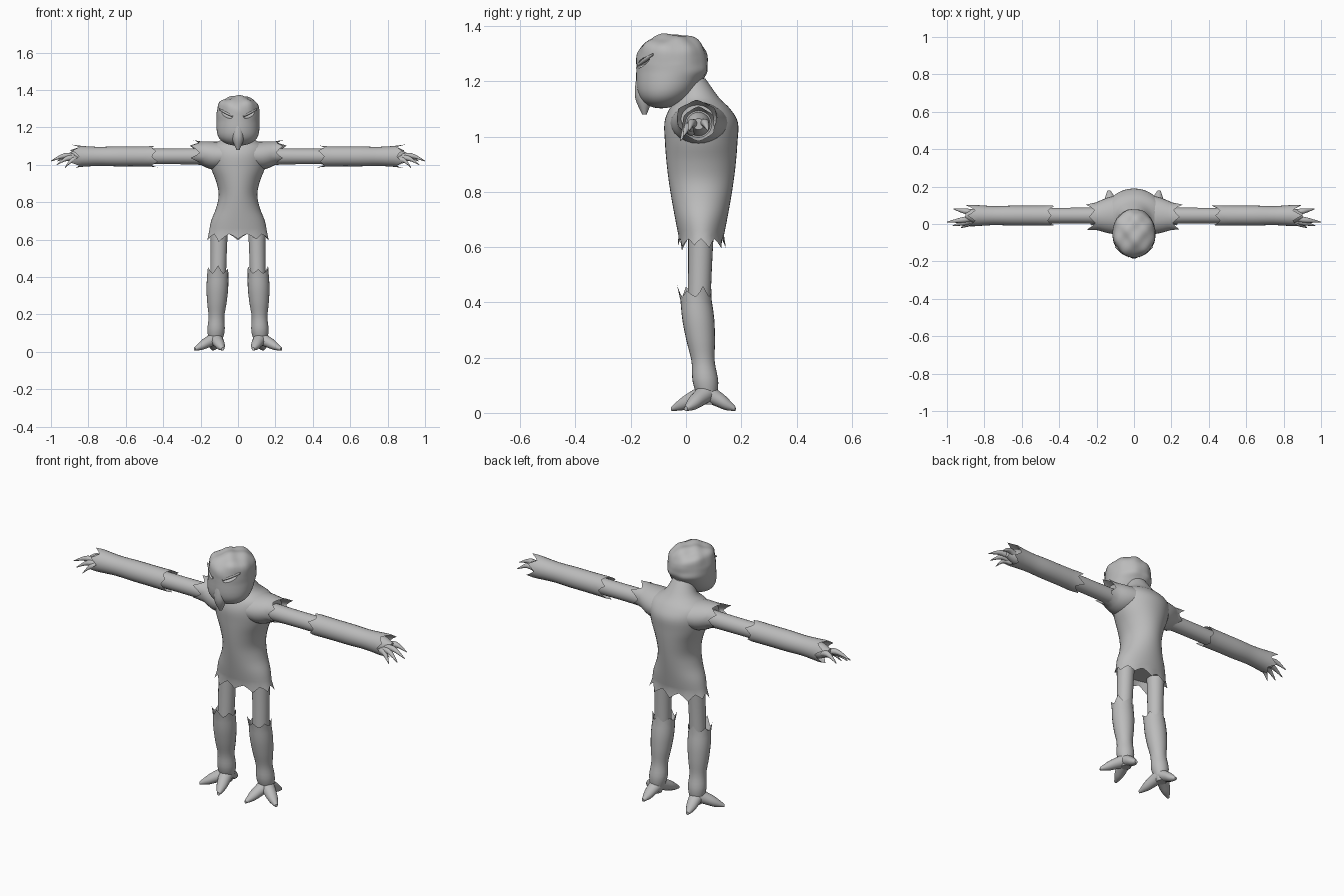
import bpy, bmesh, math, random
from mathutils import Vector, Matrix

if "Cube" in bpy.data.objects:
    bpy.data.objects.remove(bpy.data.objects["Cube"])

grey = bpy.data.materials.new("plain grey")
grey.use_nodes = True
COLOUR = (.5, .5, .5, 1)
grey.diffuse_color = COLOUR
grey.node_tree.nodes["Principled BSDF"].inputs["Base Color"].default_value = COLOUR
parts = []


def make_object(name, bm):
    bmesh.ops.recalc_face_normals(bm, faces=bm.faces)
    mesh = bpy.data.meshes.new(name)
    bm.to_mesh(mesh)
    bm.free()
    mesh.materials.append(grey)
    obj = bpy.data.objects.new(name, mesh)
    bpy.context.collection.objects.link(obj)
    return obj


def spline(rows, steps=4):
    """Smooth curve through rows of numbers."""
    out = []
    for i in range(len(rows) - 1):
        before, start = rows[max(i - 1, 0)], rows[i]
        end, after = rows[i + 1], rows[min(i + 2, len(rows) - 1)]
        for k in range(steps):
            t = k / steps
            out.append([q + t / 2 * (r - p + t * (2*p - 5*q + 4*r - s + t * (3*(q - r) + s - p)))
                        for p, q, r, s in zip(before, start, end, after)])
    return out + [list(rows[-1])]


def tube(name, rows, side=1, count=24, jag_start=0, jag_end=0, tweak=None):
    """Loft ellipses (x, y, z, half width, half depth); ends can be ragged."""
    random.seed(name)
    rings = spline(rows)
    run = (Vector(rows[-1][:3]) - Vector(rows[0][:3])).normalized()
    if abs(run.z) > .8:
        across, over = Vector((1, 0, 0)), Vector((0, 1, 0))
    else:
        across, over = Vector((-run.y, run.x, 0)).normalized(), Vector((0, 0, 1))
    tooth = (0, .4, 1, .4)
    bm = bmesh.new()

    def ring(row, jag=0, scale=1, shift=0):
        heights = [random.uniform(.4, 1) for _ in range(count // 4)]
        verts = []
        for k in range(count):
            angle = math.tau * k / count
            h = tooth[k % 4] * heights[k // 4] if jag else 0
            flare = scale * (1 + h / 8)
            point = Vector(row[:3]) + run * (jag * h + shift)
            point += across * row[3] * flare * math.cos(angle) + over * row[4] * flare * math.sin(angle)
            if tweak:
                point = tweak(point)
            verts.append(bm.verts.new((point.x * side, point.y, point.z)))
        return verts

    loops = [ring(row) for row in rings[1:-1]]
    loops.insert(0, ring(rings[0], -jag_start))
    loops.append(ring(rings[-1], jag_end))
    if jag_start:
        loops.insert(0, ring(rings[0], scale=.85, shift=.02))
    if jag_end:
        loops.append(ring(rings[-1], scale=.85, shift=-.02))
    for low, high in zip(loops, loops[1:]):
        for k in range(count):
            bm.faces.new((low[k - 1], low[k], high[k], high[k - 1]))
    bm.faces.new(loops[0])
    bm.faces.new(loops[-1])
    obj = make_object(name, bm)
    parts.append(obj)
    return obj


def limb(name, start, end, radii, side, lift=0, **options):
    """Round tube between two points, optionally arched upwards."""
    rows = []
    for i, radius in enumerate(radii):
        t = i / (len(radii) - 1)
        point = Vector(start).lerp(Vector(end), t)
        point.z += lift * math.sin(math.pi * t)
        rows.append((*point, radius, radius))
    tube(name, rows, side, **options)


# Torso: waisted width, chest deepening upwards, then the neck
torso = []
for i in range(7):
    t = i / 6
    torso.append((0, .055, .63 + .42 * t, .13 + .027 * math.cos(math.tau * t),
                  .08 + .053 * math.sin(t * math.pi / 2)))
torso += [(0, .05, 1.1, .15, .11), (0, .045, 1.14, .085, .075), (0, .02, 1.21, .05, .05)]
tube("torso", torso, count=40, jag_start=.045)


# Head: rounded block whose jaw juts forward, lumpy over the crown
def lumps(point):
    amount = min(1, max(0, (point.z - 1.26) * 16, point.y * 8))
    wave = math.sin(60 * point.x + 1) * math.sin(55 * point.y) + math.sin(70 * point.z + 40 * point.x) / 2
    return point + (point - Vector((0, -.05, 1.24))).normalized() * amount * wave / 200


crown = []
for i in range(-8, 9):
    t = math.sin(i / 8.1 * math.pi / 2)
    size = math.sqrt(1 - t ** 4)
    jaw = max(0, -t)
    crown.append((0, -.05 - .04 * jaw, 1.235 + .133 * t, .115 * size, .13 * size * (1 - .3 * jaw)))
head = tube("head", crown, count=40, tweak=lumps)

# Slanted eye hollows cut into the head
for side in (1, -1):
    bm = bmesh.new()
    bmesh.ops.create_uvsphere(bm, u_segments=16, v_segments=8, radius=1)
    turn = Matrix.Rotation(.66 * side, 4, "Z") @ Matrix.Rotation(-.42 * side, 4, "Y")
    bm.transform(Matrix.Translation((.066 * side, -.162, 1.268)) @ turn @ Matrix.Diagonal((.042, .028, .014, 1)))
    cutter = make_object("eye_cutter", bm)
    cutter.hide_render = True
    hollow = head.modifiers.new("eye_hollow", "BOOLEAN")
    hollow.operation, hollow.object = "DIFFERENCE", cutter
    bpy.context.view_layer.objects.active = head
    bpy.ops.object.modifier_apply(modifier=hollow.name)
    bpy.data.objects.remove(cutter)

# Beak running down the face
limb("beak", (0, -.16, 1.25), (0, -.15, 1.08), (.01, .026, .03, .008), 1)

for side, label in ((1, "left"), (-1, "right")):
    # Brow ridge
    limb(label + "_brow", (.025, -.175, 1.258), (.1, -.12, 1.297), (.004, .008, .004), side, count=12)

    # Shoulder sleeve, arm and forearm fur along one straight axis
    def on_arm(x):
        return x, .045, 1.045

    tube(label + "_shoulder", [(.06, .05, 1.05, .11, .07), (.14, .045, 1.05, .095, .075),
                               (.21, .04, 1.065, .07, .06)], side, jag_end=.055)
    limb(label + "_upper_arm", on_arm(.12), on_arm(.5), (.045, .042, .042), side)
    limb(label + "_forearm", on_arm(.46), on_arm(.85), (.054, .053, .053, .051, .057), side,
         jag_start=.045, jag_end=.05)
    limb(label + "_palm", on_arm(.8), on_arm(.9), (.045, .04, .02), side)

    # Curved claws fanning out from the palm
    tips = ((1, .01, 1.02), (.965, .08, 1.02), (.97, -.01, 1), (.925, -.02, .985))
    for i, tip in enumerate(tips):
        root = Vector(on_arm(.85)).lerp(Vector((.85, *tip[1:])), .4)
        limb(f"{label}_claw_{i + 1}", root, tip, (.018, .014, .002), side, lift=.022, count=12)

    # Thigh, and shin with a ragged cuff
    limb(label + "_thigh", (.1, .055, .68), (.106, .047, .38), (.047, .043, .041), side)
    limb(label + "_shin", (.108, .035, .42), (.12, .08, .03),
         (.056, .058, .052, .042, .046, .025), side, jag_start=.045)

    # Splayed toes: outer, front and back
    for toe, degrees, reach in (("outer", -34, .135), ("front", -107, .133), ("back", 82, .105)):
        angle = math.radians(degrees)
        end = (.12 + reach * math.cos(angle), .075 + reach * math.sin(angle), .015)
        limb(f"{label}_{toe}_toe", (.12, .075, .075), end, (.038, .032, .025, .008), side, count=16)

# Smooth shading with sharp ragged edges
for obj in bpy.context.view_layer.objects:
    obj.select_set(obj in parts)
bpy.context.view_layer.objects.active = head
bpy.ops.object.shade_smooth_by_angle(angle=math.radians(40))
